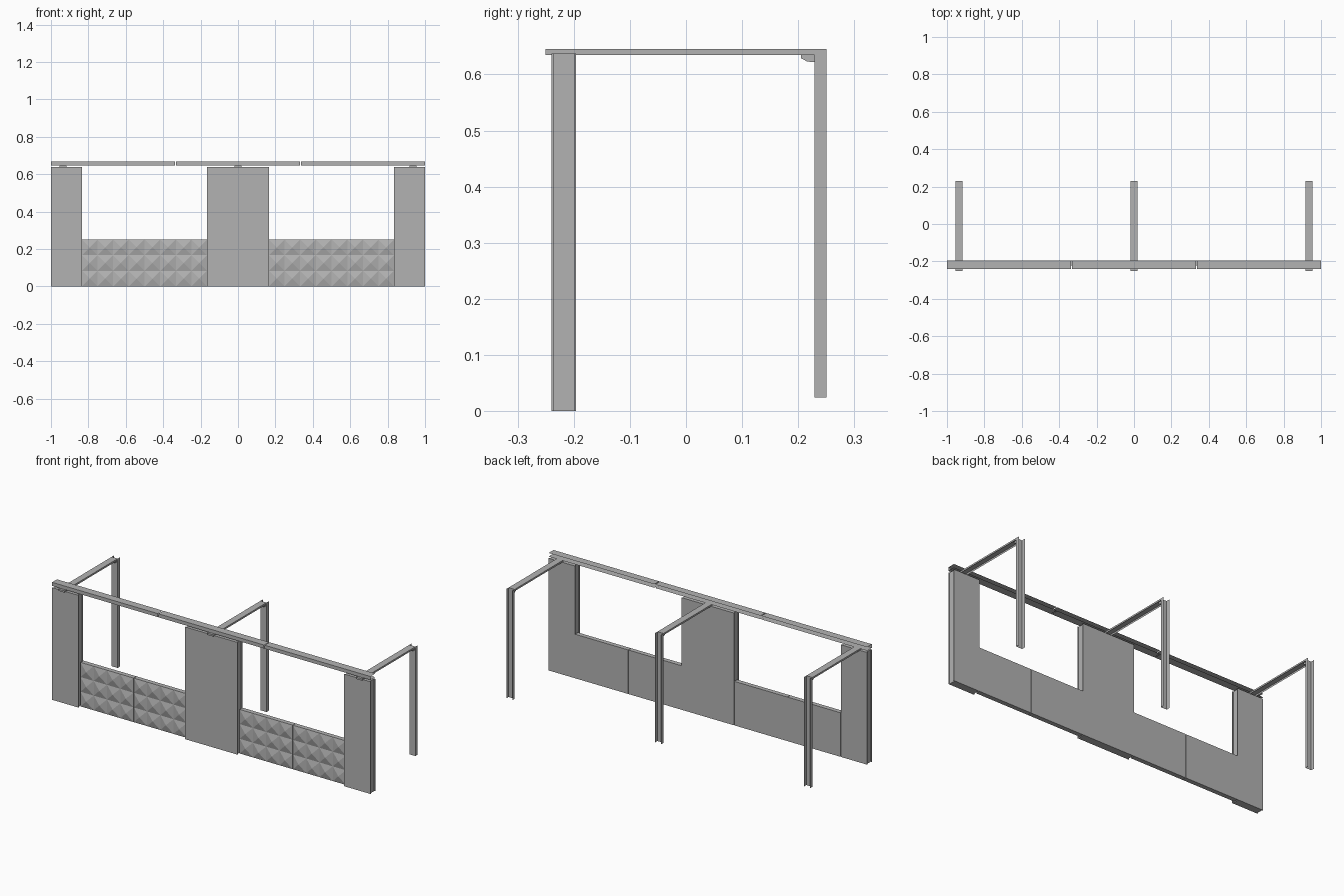
import bpy, bmesh
from mathutils import Matrix, Vector

cube = bpy.data.objects.get("Cube")
if cube:
    bpy.data.objects.remove(cube, do_unlink=True)

grey = bpy.data.materials.new("plain grey")
grey.use_nodes = True
colour = (0.45, 0.45, 0.45, 1)
grey.diffuse_color = colour
grey.node_tree.nodes["Principled BSDF"].inputs["Base Color"].default_value = colour

FRONT, BACK = -0.24, -0.196
BEAM_TOP, BEAM_BOTTOM = 0.645, 0.635
HALF = 0.019


def finish(name, bm):
    bmesh.ops.recalc_face_normals(bm, faces=bm.faces)
    mesh = bpy.data.meshes.new(name)
    bm.to_mesh(mesh)
    bm.free()
    mesh.materials.append(grey)
    obj = bpy.data.objects.new(name, mesh)
    bpy.context.collection.objects.link(obj)
    return obj


def extrude_profile(name, points, axis, start, end, solid=False):
    """Sweep a profile along an axis: folded sheet, or capped solid."""
    bm = bmesh.new()

    def place(p, t):
        co = list(p)
        co.insert(axis, t)
        return bm.verts.new(co)

    a = [place(p, start) for p in points]
    b = [place(p, end) for p in points]
    n = len(points)
    for i in range(n if solid else n - 1):
        j = (i + 1) % n
        bm.faces.new((a[i], a[j], b[j], b[i]))
    if solid:
        bm.faces.new(a)
        bm.faces.new(b)
    return finish(name, bm)


# Wall piers with a shallow groove down both sides
def pier(name, x0, x1):
    d, lip = 0.005, 0.004
    right = [(x1, FRONT), (x1, FRONT + lip), (x1 - d, FRONT + lip),
             (x1 - d, BACK - lip), (x1, BACK - lip), (x1, BACK)]
    left = [(x0 + x1 - x, y) for x, y in reversed(right)]
    extrude_profile(name, right + left, 2, 0, 0.637, solid=True)


pier("right_pier", -1, -0.835)
pier("centre_pier", -0.165, 0.165)
pier("left_pier", 0.835, 1)


# Low wall panels faced with rows of square pyramids
def studded_panel(name, x0, x1, height=0.25, face_y=-0.222, relief=0.01):
    bm = bmesh.new()
    bmesh.ops.create_grid(bm, x_segments=4, y_segments=3, size=0.5)
    for v in bm.verts:
        v.co = ((x0 + x1) / 2 + v.co.x * (x1 - x0), face_y, (v.co.y + 0.5) * height)
    rim = [e for e in bm.edges if e.is_boundary]
    studs = list(bm.faces)
    swept = bmesh.ops.extrude_edge_only(bm, edges=rim)["geom"]
    new_verts = [g for g in swept if isinstance(g, bmesh.types.BMVert)]
    for v in new_verts:
        v.co.y = BACK
    bmesh.ops.holes_fill(bm, edges=[e for e in bm.edges if e.is_boundary], sides=0)
    tips = bmesh.ops.poke(bm, faces=studs)["verts"]
    for v in tips:
        v.co.y -= relief
    finish(name, bm)


for side, sign in (("left", 1), ("right", -1)):
    for place, a, b in (("inner", 0.166, 0.499), ("outer", 0.501, 0.834)):
        studded_panel(f"{side}_{place}_panel", *sorted((sign * a, sign * b)))

# Header rail: three folded channels open at the back
rail = [(BACK, 0.647), (FRONT, 0.647), (FRONT, 0.667), (BACK, 0.667)]
for name, a, b in (("right", -1, -0.336), ("centre", -0.332, 0.332), ("left", 0.336, 1)):
    extrude_profile(f"{name}_header_rail", rail, 0, a, b)

# Three bays of beam, bracket and rear post
for name, x in (("right", -0.935), ("centre", 0), ("left", 0.935)):
    l, r = x - HALF, x + HALF
    extrude_profile(f"{name}_beam",
                    [(l, BEAM_BOTTOM), (l, BEAM_TOP), (r, BEAM_TOP), (r, BEAM_BOTTOM)],
                    1, -0.25, 0.229)
    extrude_profile(f"{name}_beam_front_cap",
                    [(l, BEAM_BOTTOM), (r, BEAM_BOTTOM), (r, BEAM_TOP), (l, BEAM_TOP)],
                    1, -0.25, -0.248, solid=True)
    extrude_profile(f"{name}_bracket",
                    [(0.205, 0.637), (0.205, 0.629), (0.216, 0.623),
                     (0.229, 0.622), (0.229, 0.637)],
                    0, x - 0.012, x + 0.012, solid=True)
    extrude_profile(f"{name}_post",
                    [(l, 0.25), (l, 0.229), (r, 0.229), (r, 0.25)],
                    2, 0.024, BEAM_TOP)
